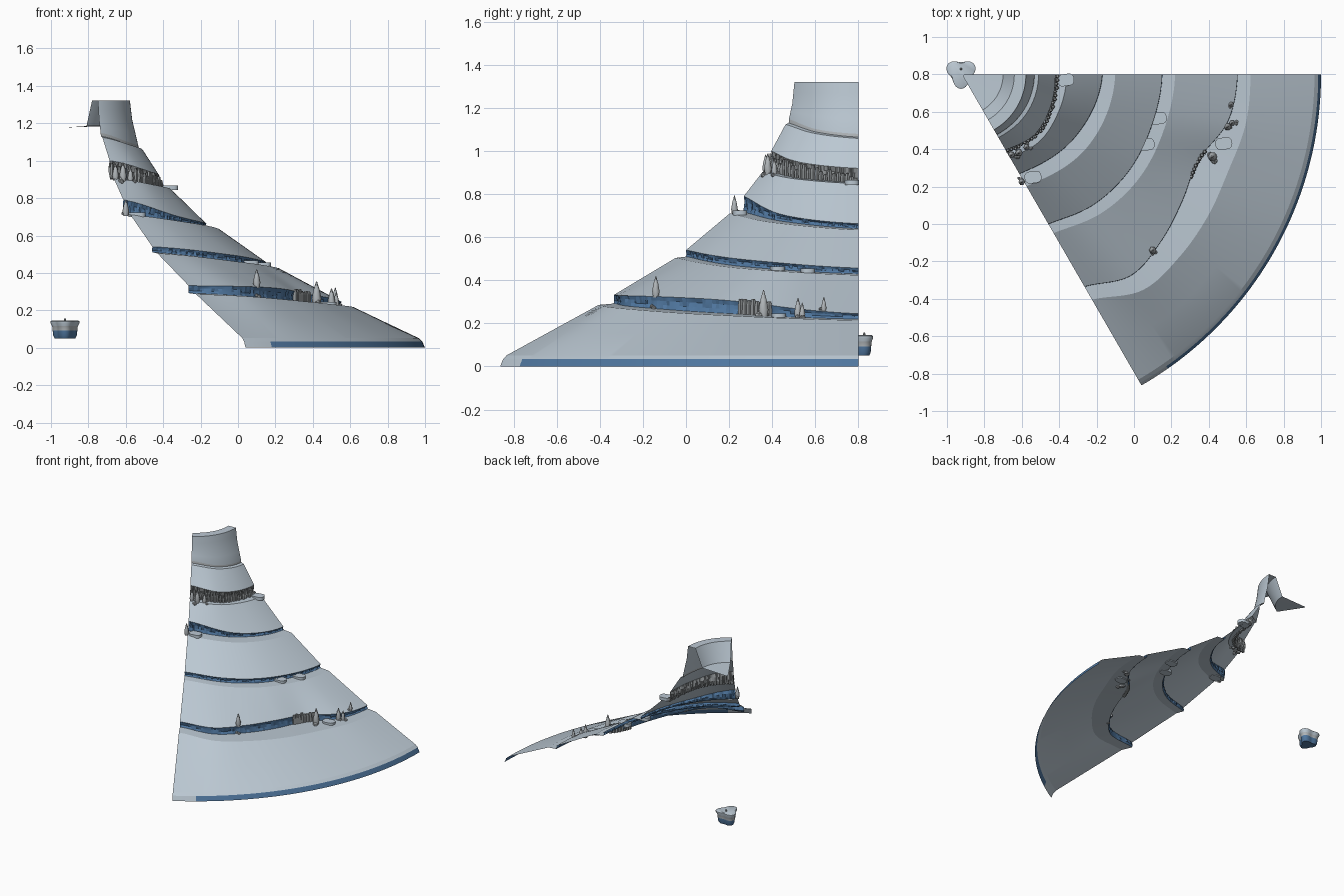
import bpy, bmesh, math, random
from mathutils import Vector, Matrix

random.seed(4)
cube = bpy.data.objects.get("Cube")
if cube:
    bpy.data.objects.remove(cube, do_unlink=True)


def material(name, rgb):
    m = bpy.data.materials.new(name)
    m.use_nodes = True
    m.diffuse_color = (*rgb, 1)
    m.node_tree.nodes["Principled BSDF"].inputs["Base Color"].default_value = (*rgb, 1)
    return m


SNOW = material("pale_snow", (.50, .58, .65))
ICE = material("blue_ice", (.08, .185, .35))
ROCK = material("grey_rock", (.28, .30, .31))
STONE = material("light_stone", (.44, .47, .49))

CX, CY = -.92, .8        # axis of the wedge
STEPS = 84               # divisions over the sixty degree sweep


def finish(bm, name, mats, smooth=None):
    mesh = bpy.data.meshes.new(name)
    bm.to_mesh(mesh)
    bm.free()
    for m in mats:
        mesh.materials.append(m)
    ob = bpy.data.objects.new(name, mesh)
    bpy.context.collection.objects.link(ob)
    if smooth:
        bpy.ops.object.select_all(action='DESELECT')
        ob.select_set(True)
        bpy.context.view_layer.objects.active = ob
        bpy.ops.object.shade_smooth_by_angle(angle=math.radians(smooth))


def spread(vals, t):
    """Smooth curve through evenly spaced values, t from 0 to 1."""
    n = len(vals) - 1
    i = max(0, min(int(t * n), n - 1))
    u = t * n - i
    before, start, end, after = (vals[max(0, min(n, k))] for k in range(i - 1, i + 3))
    ease = u * u * (3 - 2 * u)
    bend = u * (1 - u) * ((1 - u) * (end - before) - u * (after - start)) / 2
    return start + (end - start) * ease + bend


def place(r, z, t):
    a = math.radians(60 * (t - 1))
    return Vector((CX + r * math.cos(a), CY + r * math.sin(a), z))


# Terraces from low to high, each listed from the left edge to the back edge:
# cliff foot radius, foot height, cliff height, ledge width, cliff kind
TERRACES = [
    ((1.312, 1.405, 1.39, 1.36, 1.345, 1.445, 1.475), (.292, .25, .22), (.04, .062, .025),
     (.08, .10, .128, .158, .17, .095, .068), "ice"),
    ((.925, .99, 1.032, 1.052, 1.072), (.51, .462, .43), (.03, .033, .027), (.055, .067, .068), "ice"),
    ((.615, .69, .752), (.716, .673, .64), (.074, .03, .023), (.075, .085, .068), "ice"),
    ((.468, .505, .505, .50), (.91, .875, .855), (.09, .07, .065), (.045, .045, .06), "rock"),
    ((.373, .382, .388), (1.13, 1.088, 1.065), (.018, .013, .015), (.017, .022, .022), "stone"),
]


def contours(t):
    """Section of the mountain at t: radius, height, kind of the next strip."""
    section = [(1.92, 0, "skirt"), (1.905, .034, "ledge"), (1.885, .052, "snow")]
    for *curves, kind in TERRACES:
        r, z, tall, ledge = (spread(c, t) for c in curves)
        section += [(r + ledge, z - .006, "ledge"), (r, z, kind), (r - .001, z + tall, "snow")]
    # Rim and crater
    return section + [(.354, 1.22, "snow"), (.342, 1.322, "ledge"), (.28, 1.322, "snow"),
                      (.22, 1.185, "ledge"), (.01, 1.178, "end")]


def ground(x, y):
    """Height of the mountain below a point."""
    r = math.hypot(x - CX, y - CY)
    section = contours(1 + math.degrees(math.atan2(y - CY, x - CX)) / 60)
    for (a, za, _), (b, zb, _) in zip(section, section[1:]):
        if b <= r <= a:
            return za + (zb - za) * (a - r) / (a - b)
    return 0


# Mountain wedge: one open sheet, cliffs roughened between their edges
CUTS = {"ice": 3, "rock": 3, "snow": 2}
SLOTS = {"ice": 1, "skirt": 1, "rock": 2, "stone": 3}
bm = bmesh.new()
columns = []
for i in range(STEPS + 1):
    t = i / STEPS
    section = contours(t)
    column = []
    for (a, za, kind), (b, zb, _) in zip(section, section[1:]):
        cuts = CUTS.get(kind, 1)
        for c in range(cuts):
            f = c / cuts
            rough = random.uniform(0, .012) if c and kind in ("ice", "rock") else 0
            column.append((bm.verts.new(place(a + (b - a) * f - rough, za + (zb - za) * f, t)), kind))
    end = section[-1]
    column.append((bm.verts.new(place(end[0], end[1], t)), end[2]))
    columns.append(column)
for i, (left, right) in enumerate(zip(columns, columns[1:])):
    for j in range(len(left) - 1):
        kind = left[j][1]
        f = bm.faces.new((left[j][0], right[j][0], right[j + 1][0], left[j + 1][0]))
        bare = kind == "skirt" and i < STEPS * .08
        f.material_index = 0 if bare else SLOTS.get(kind, 0)
finish(bm, "mountain_slope", [SNOW, ICE, ROCK, STONE], 13)


def lathe(bm, centre, profile, sides, outline=lambda a: 1):
    """Stack of rings (radius, height) closed at both ends."""
    rings = []
    for r, z in profile:
        angles = [math.tau * k / sides for k in range(sides)]
        rings.append([bm.verts.new(centre + Vector((r * outline(a) * math.cos(a),
                                                    r * outline(a) * math.sin(a), z)))
                      for a in angles])
    for lo, hi in zip(rings, rings[1:]):
        for k in range(sides):
            n = (k + 1) % sides
            bm.faces.new((lo[k], lo[n], hi[n], hi[k]))
    bm.faces.new(rings[0][::-1])
    bm.faces.new(rings[-1])


# Pointed stones along the terraces, as x, y and height
STONES = [(.10, -.14, .10), (.42, .36, .13), (.50, .52, .10), (.525, .54, .08), (.52, .64, .07),
          (-.60, .225, .09), (-.655, .37, .09), (-.615, .38, .10), (-.575, .41, .08)]
bm = bmesh.new()
for x, y, h in STONES:
    r = .2 * h
    lathe(bm, Vector((x, y, ground(x, y) - .01)),
          [(r * .7, 0), (r, h * .3), (r * .65, h * .65), (r * .1, h)], 6)
finish(bm, "pointed_stones", [STONE], 70)

# Small boulders around the pointed stones
bm = bmesh.new()
for x, y, h in STONES:
    for _ in range(3):
        px, py = x + random.uniform(-.02, .025), y + random.uniform(-.025, .02)
        at = Matrix.Translation((px, py, ground(px, py) + .003))
        bmesh.ops.create_icosphere(bm, subdivisions=1, radius=h * random.uniform(.1, .15), matrix=at)
finish(bm, "boulders", [STONE])

# Rock columns along the upper cliff, and an outcrop on the lowest cliff
bm = bmesh.new()
count = 26
for i in range(count):
    t = (i + .5) / count
    p = place(spread(TERRACES[3][0], t) + random.uniform(0, .012), 0, t)
    h = random.uniform(.03, .07) + .03 * (1 - t)
    p.z = ground(p.x, p.y) - .01
    lathe(bm, p, [(.010, 0), (.012, h * .6), (.007, h)], 5)
for i in range(8):
    t = .6 + i * .015
    p = place(spread(TERRACES[0][0], t), .235, t)
    lathe(bm, p, [(.014, 0), (.013, .05), (.008, random.uniform(.06, .085))], 5)
finish(bm, "rock_columns", [ROCK])

# Rounded snow slabs resting on the terraces
SLABS = [(.48, .43), (.13, .565), (.065, .425), (-.54, .25), (-.365, .77)]
for n, (x, y) in enumerate(SLABS):
    bm = bmesh.new()
    bmesh.ops.create_cube(bm, size=1, matrix=Matrix.Translation((x, y, ground(x, y) + .004))
                          @ Matrix.Rotation(math.radians(8), 4, 'Z')
                          @ Matrix.Diagonal((.09, .064, .024, 1)))
    upright = [e for e in bm.edges if abs(e.verts[0].co.z - e.verts[1].co.z) > .01]
    bmesh.ops.bevel(bm, geom=upright, offset=.026, segments=4, affect='EDGES', profile=.5)
    finish(bm, f"snow_slab_{n + 1}", [SNOW], 35)


# Floating three-lobed islet: ice below, stone neck, snow cap and a small peg
def lobes(a):
    return 1 + .2 * math.cos(3 * a - math.pi / 2)


centre = Vector((CX - .005, CY + .008, 0))
bm = bmesh.new()
lathe(bm, centre, [(.050, .05), (.057, .065), (.060, .092), (.062, .115), (.071, .132),
                   (.071, .141), (.064, .145)], 36, lobes)
for f in bm.faces:
    z = f.calc_center_median().z
    f.material_index = 1 if z < .09 else 2 if z < .12 else 0
finish(bm, "islet", [SNOW, ICE, STONE], 35)
bm = bmesh.new()
lathe(bm, centre + Vector((0, .02, 0)), [(.007, .14), (.006, .15), (.002, .158)], 8)
finish(bm, "islet_peg", [ROCK])
